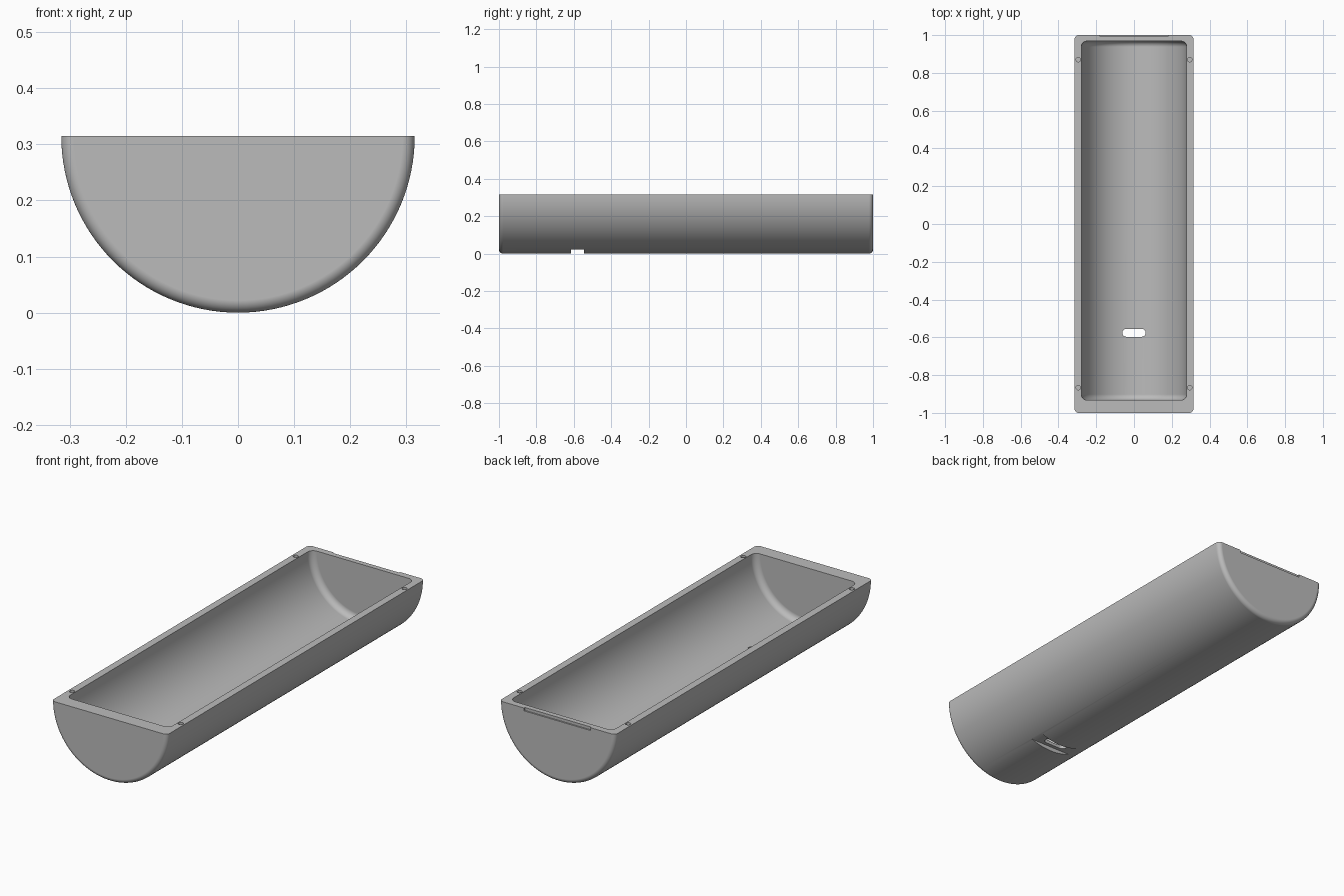
import bpy, bmesh
from math import pi, cos, sin

if "Cube" in bpy.data.objects:
    bpy.data.objects.remove(bpy.data.objects["Cube"])

RIM = 0.315          # rim height, also the outer radius
SEGMENTS = 64        # per half turn

grey = bpy.data.materials.new("plain grey")
grey.use_nodes = True
colour = (0.5, 0.5, 0.5, 1)
grey.diffuse_color = colour
grey.node_tree.nodes["Principled BSDF"].inputs["Base Color"].default_value = colour


def loft(name, rings):
    """Closed solid through matching closed rings."""
    bm = bmesh.new()
    loops = [[bm.verts.new(p) for p in ring] for ring in rings]
    for a, b in zip(loops, loops[1:]):
        for i in range(len(a)):
            j = (i + 1) % len(a)
            bm.faces.new((a[i], a[j], b[j], b[i]))
    bm.faces.new(loops[0][::-1])
    bm.faces.new(loops[-1])
    bmesh.ops.recalc_face_normals(bm, faces=bm.faces)
    mesh = bpy.data.meshes.new(name)
    bm.to_mesh(mesh)
    bm.free()
    mesh.materials.append(grey)
    obj = bpy.data.objects.new(name, mesh)
    bpy.context.collection.objects.link(obj)
    return obj


def round_bar(name, radius, y0, y1, fillet, half):
    """Bar along y with filleted ends, either the lower half or a full round."""
    steps = 8
    arc = [k * pi / 2 / steps for k in range(steps + 1)]
    end = [(radius - fillet * (1 - sin(a)), fillet * (1 - cos(a))) for a in arc]
    profile = [(r, y0 + d) for r, d in end] + [(r, y1 - d) for r, d in reversed(end)]
    count = SEGMENTS + 1 if half else 2 * SEGMENTS
    angles = [pi + k * pi / SEGMENTS for k in range(count)]
    return loft(name, [[(r * cos(a), y, RIM + r * sin(a)) for a in angles]
                       for r, y in profile])


def prism(name, outline, z0, z1):
    return loft(name, [[(x, y, z) for x, y in outline] for z in (z0, z1)])


def stadium(cx, cy, half_straight, radius, n=12):
    """Outline with round ends; a circle when it has no straight part."""
    pts = []
    for side in (1, -1):
        for k in range(n + (half_straight > 0)):
            a = -pi / 2 + k * pi / n + (0 if side > 0 else pi)
            pts.append((cx + side * half_straight + radius * cos(a), cy + radius * sin(a)))
    return pts


def rect(x, y0, y1):
    return [(-x, y0), (x, y0), (x, y1), (-x, y1)]


# Half-round trough
trough = round_bar("trough", RIM, -1, 1, 0.022, True)

# Cavity, bottom slot with its flat recess, back rim notch, screw holes
cutters = [
    round_bar("cavity_cutter", 0.279, -0.932, 0.968, 0.03, False),
    prism("recess_cutter", rect(0.2, -0.615, -0.545), -0.1, 0.021),
    prism("slot_cutter", stadium(0, -0.576, 0.041, 0.021), -0.1, 0.1),
    prism("notch_cutter", rect(0.18, 0.993, 1.1), RIM - 0.014, RIM + 0.1),
]
for x in (-0.295, 0.295):
    for y in (-0.866, 0.87):
        cutters.append(prism("hole_cutter", stadium(x, y, 0, 0.012), RIM - 0.05, RIM + 0.1))

bpy.ops.object.select_all(action="DESELECT")
bpy.context.view_layer.objects.active = trough
trough.select_set(True)
for cutter in cutters:
    cutter.hide_render = True
    mod = trough.modifiers.new("cut", "BOOLEAN")
    mod.operation = "DIFFERENCE"
    mod.solver = "EXACT"
    mod.object = cutter
    bpy.ops.object.modifier_apply(modifier=mod.name)
    bpy.data.objects.remove(cutter)

# Smooth curves, crisp rims and flat ends
bpy.ops.object.shade_smooth_by_angle(angle=pi / 6)
weighted = trough.modifiers.new("flat_ends", "WEIGHTED_NORMAL")
weighted.keep_sharp = True
